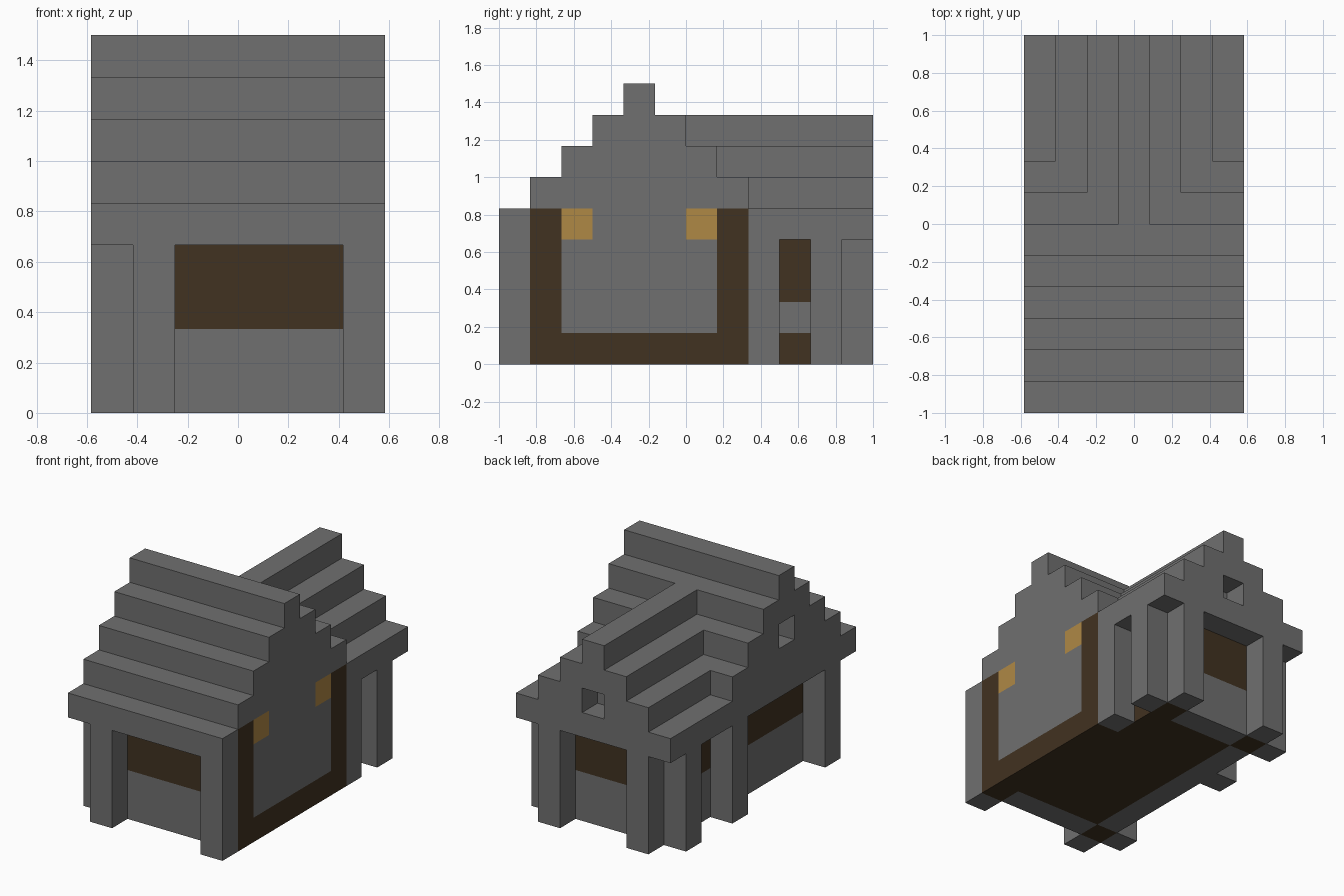
import bpy
import bmesh

U = 1 / 6  # side of one building block
cube = bpy.data.objects.get("Cube")
if cube:
    bpy.data.objects.remove(cube, do_unlink=True)


def material(name, rgb):
    m = bpy.data.materials.new(name)
    m.use_nodes = True
    m.diffuse_color = (*rgb, 1)
    m.node_tree.nodes["Principled BSDF"].inputs["Base Color"].default_value = (*rgb, 1)
    return m


STONE = material("grey stone", (0.16, 0.16, 0.16))
WOOD = material("dark wood", (0.053, 0.032, 0.015))
LAMP = material("amber lamp", (0.43, 0.246, 0.06))


def to_world(i, j, k):
    """Block grid corner to model space."""
    return ((i - 3.5) * U, (j - 6) * U, k * U)


def finish(bm, name, mat):
    bmesh.ops.recalc_face_normals(bm, faces=bm.faces)
    mesh = bpy.data.meshes.new(name)
    bm.to_mesh(mesh)
    bm.free()
    mesh.materials.append(mat)
    obj = bpy.data.objects.new(name, mesh)
    bpy.context.scene.collection.objects.link(obj)
    return obj


def box(name, mat, xs, ys, zs):
    """Box filling inclusive ranges of blocks along x, y and z."""
    bm = bmesh.new()
    bmesh.ops.create_cube(bm, size=1)
    for v in bm.verts:
        v.co = to_world(*(r[0] if c < 0 else r[1] + 1 for c, r in zip(v.co, (xs, ys, zs))))
    return finish(bm, name, mat)


def stepped_gable(name, middle, layers, base, start, end, along_x):
    """Extrude a stair-stepped gable profile along one axis."""
    right = []
    for n in range(layers):
        half = layers - n - 0.5
        right += [(half, base + n), (half, base + n + 1)]
    profile = right + [(-h, z) for h, z in reversed(right)]
    place = (lambda a, h, z: to_world(a, middle + h, z)) if along_x else \
            (lambda a, h, z: to_world(middle + h, a, z))
    bm = bmesh.new()
    face = bm.faces.new([bm.verts.new(place(start, h, z)) for h, z in profile])
    new = bmesh.ops.extrude_face_region(bm, geom=[face], use_keep_orig=True)["geom"]
    shift = (end - start) * U
    bmesh.ops.translate(bm, vec=(shift, 0, 0) if along_x else (0, shift, 0),
                        verts=[g for g in new if isinstance(g, bmesh.types.BMVert)])
    return finish(bm, name, STONE)


def cut(obj, name, xs, ys, zs):
    """Sink an attic niche into a gable."""
    cutter = box(name, STONE, xs, ys, zs)
    cutter.hide_render = True
    cutter.display_type = 'WIRE'
    mod = obj.modifiers.new("niche", 'BOOLEAN')
    mod.operation = 'DIFFERENCE'
    mod.solver = 'EXACT'
    mod.object = cutter


# Roofs: eave slabs with stepped gables on top
box("main_eaves", STONE, (0, 5), (0, 7), (4, 4))
box("wing_eaves", STONE, (0, 6), (8, 11), (4, 4))
main_roof = stepped_gable("main_roof", 4.5, 4, 5, 0, 7, True)
wing_roof = stepped_gable("wing_roof", 3.5, 3, 5, 6, 12, False)
cut(main_roof, "main_niche_cutter", (-1, 0), (4, 4), (6, 6))
cut(wing_roof, "wing_niche_cutter", (3, 3), (11, 12), (5, 5))

# Outer stone posts under the eaves
for i, j in ((1, 0), (0, 1), (0, 7), (0, 10), (1, 11), (5, 11), (6, 10), (6, 8)):
    box("stone_post", STONE, (i, i), (j, j), (0, 3))
box("front_corner_post", STONE, (6, 6), (0, 0), (0, 4))

# Wooden corner posts and floor
for i, j in ((1, 1), (1, 10), (5, 10)):
    box("wooden_post", WOOD, (i, i), (j, j), (0, 3))
box("floor", WOOD, (2, 5), (2, 9), (0, 0))

# Recessed walls, each with a stone sill and a dark window
for name, xs, ys in (("front", (2, 5), (1, 1)), ("back", (2, 4), (10, 10)),
                     ("right", (1, 1), (2, 6)), ("wing_right", (1, 1), (8, 9))):
    box(name + "_sill", STONE, xs, ys, (0, 1))
    box(name + "_window", WOOD, xs, ys, (2, 3))
box("right_pier", STONE, (1, 1), (7, 7), (0, 3))
box("wing_left_sill", STONE, (5, 5), (8, 9), (1, 1))
box("wing_left_window", WOOD, (5, 5), (8, 9), (2, 3))

# Timber-framed facade on the left side, with two lamps
box("facade_beam", WOOD, (6, 6), (2, 6), (0, 0))
for j in (1, 7):
    box("facade_timber", WOOD, (6, 6), (j, j), (0, 4))
box("facade_panel", STONE, (6, 6), (2, 6), (1, 3))
box("facade_panel_top", STONE, (6, 6), (3, 5), (4, 4))
for j in (2, 6):
    box("facade_lamp", LAMP, (6, 6), (j, j), (4, 4))
